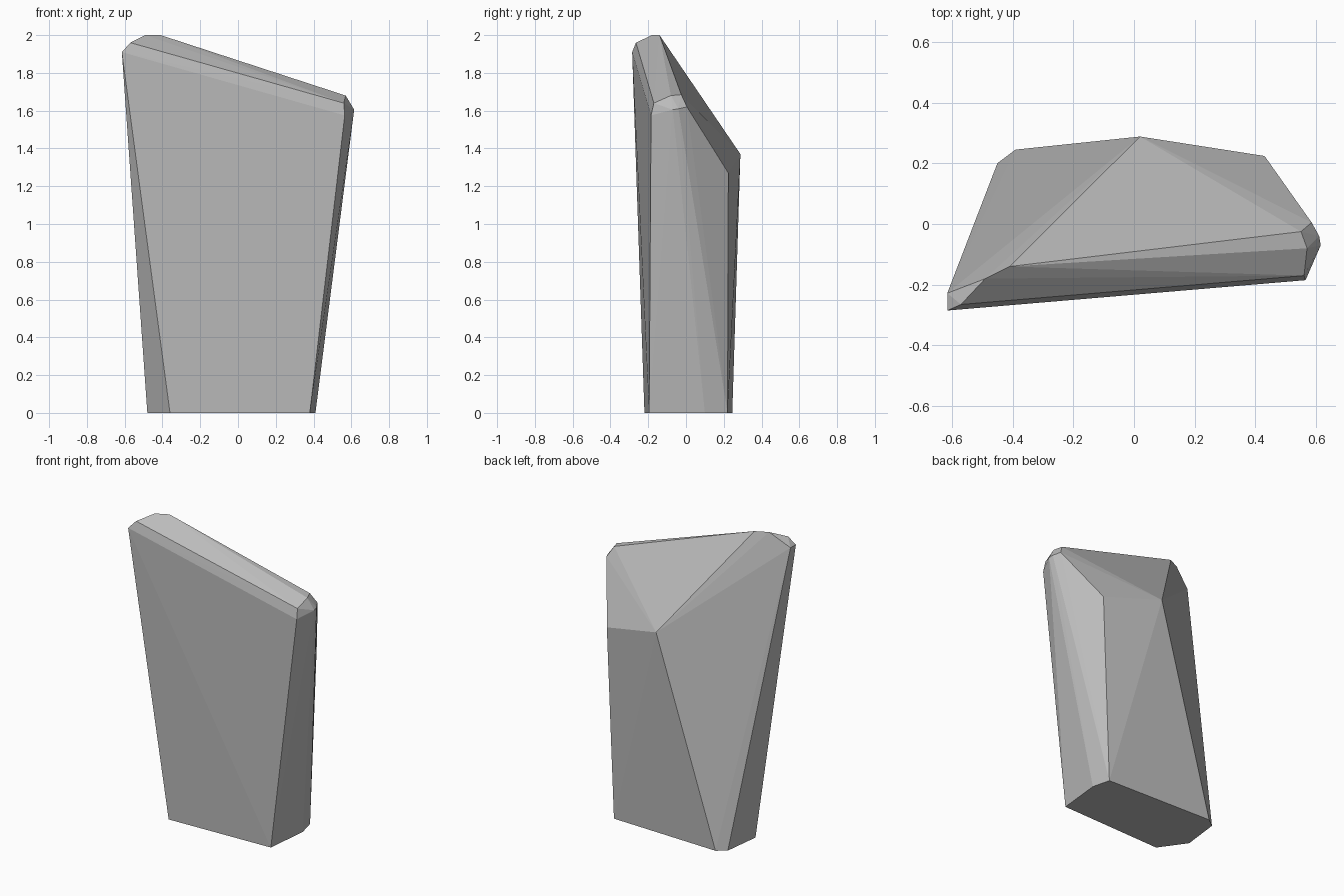
import bpy, bmesh
from mathutils import Vector

default_cube = bpy.data.objects.get("Cube")
if default_cube:
    bpy.data.objects.remove(default_cube, do_unlink=True)

# Single stone colour
stone = bpy.data.materials.new("stone_grey")
stone.use_nodes = True
colour = (0.5, 0.5, 0.5, 1)
stone.diffuse_color = colour
stone.node_tree.nodes["Principled BSDF"].inputs["Base Color"].default_value = colour

# Footprint outline on the ground
footprint = [(.38, -.195), (.41, .10), (.38, .22), (-.39, .245),
             (-.45, .20), (-.48, -.05), (-.36, -.22)]

# Shoulder where the back slope begins
back_shoulder = [(.02, .288, 1.37), (.43, .224, 1.27)]

# Chipped tall corner
tall_corner = [(-.615, -.285, 1.91), (-.615, -.228, 1.91), (-.57, -.265, 1.96),
               (-.49, -.18, 2), (-.41, -.14, 2)]

# Chipped low corner
low_corner = [(.565, -.185, 1.575), (.56, -.17, 1.64), (.55, -.025, 1.685),
              (.57, -.08, 1.68), (.61, -.04, 1.61), (.615, -.07, 1.605),
              (.585, .005, 1.62)]


def build_rock(name, points, material):
    """Wrap the corner points in one faceted solid."""
    bm = bmesh.new()
    for point in points:
        bm.verts.new(point)
    bmesh.ops.convex_hull(bm, input=list(bm.verts))
    loose = [v for v in bm.verts if not v.link_faces]
    bmesh.ops.delete(bm, geom=loose, context='VERTS')
    # Merge the triangles of the flat base
    bmesh.ops.dissolve_limit(bm, angle_limit=0.01, verts=list(bm.verts),
                             edges=list(bm.edges))
    bmesh.ops.recalc_face_normals(bm, faces=list(bm.faces))
    mesh = bpy.data.meshes.new(name)
    bm.to_mesh(mesh)
    bm.free()
    mesh.materials.append(material)
    rock = bpy.data.objects.new(name, mesh)
    bpy.context.collection.objects.link(rock)
    return rock


base = [Vector((x, y, 0)) for x, y in footprint]
build_rock("standing_rock", base + back_shoulder + tall_corner + low_corner, stone)
